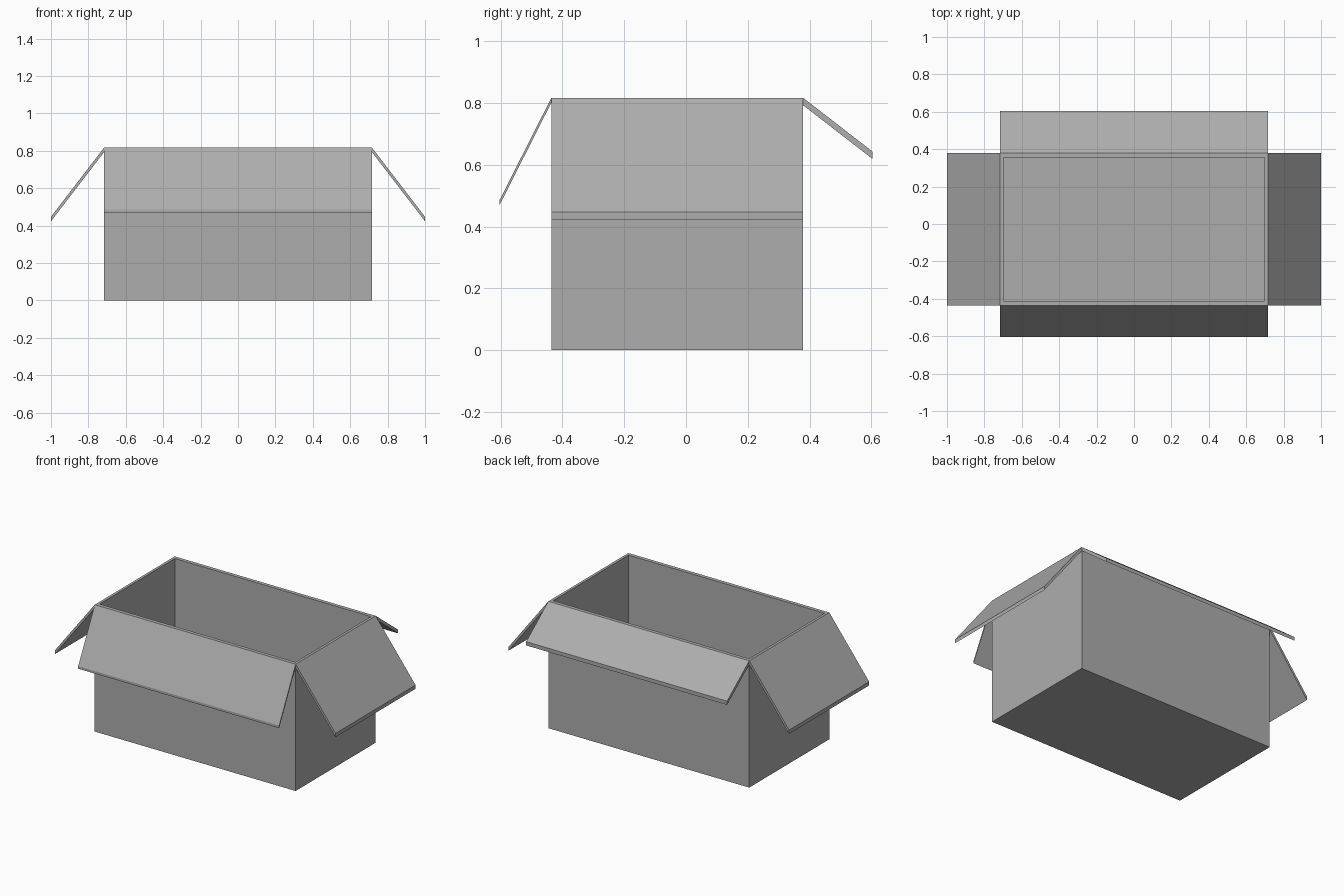
import bpy
import bmesh
from mathutils import Vector

cube = bpy.data.objects.get("Cube")
if cube:
    bpy.data.objects.remove(cube)

# Box dimensions
HALF_X, FRONT, BACK, TOP = 0.716, -0.436, 0.379, 0.817
WALL_X, WALL_Y, FLOOR = 0.017, 0.024, 0.024

# Single plain card material
card = bpy.data.materials.new("grey_card")
card.use_nodes = True
GREY = (0.42, 0.42, 0.42, 1)
card.diffuse_color = GREY
card.node_tree.nodes["Principled BSDF"].inputs["Base Color"].default_value = GREY


def finish(name, bm):
    bmesh.ops.recalc_face_normals(bm, faces=bm.faces)
    mesh = bpy.data.meshes.new(name)
    bm.to_mesh(mesh)
    bm.free()
    mesh.materials.append(card)
    obj = bpy.data.objects.new(name, mesh)
    bpy.context.collection.objects.link(obj)
    return obj


def extrude_profile(name, points, direction):
    """Extrude a closed outline along a direction."""
    bm = bmesh.new()
    face = bm.faces.new([bm.verts.new(p) for p in points])
    result = bmesh.ops.extrude_face_region(bm, geom=[face], use_keep_orig=True)
    moved = [g for g in result["geom"] if isinstance(g, bmesh.types.BMVert)]
    bmesh.ops.translate(bm, verts=moved, vec=direction)
    return finish(name, bm)


# Open box: a block whose top is inset and pushed down to the floor
bm = bmesh.new()
bmesh.ops.create_cube(bm, size=1)
for v in bm.verts:
    v.co = (HALF_X if v.co.x > 0 else -HALF_X,
            BACK if v.co.y > 0 else FRONT,
            TOP if v.co.z > 0 else 0)
lid = max(bm.faces, key=lambda f: f.calc_center_median().z)
bmesh.ops.inset_individual(bm, faces=[lid], thickness=WALL_Y)
for v in lid.verts:
    v.co.x = (HALF_X - WALL_X) * (1 if v.co.x > 0 else -1)
    v.co.y = BACK - WALL_Y if v.co.y > 0 else FRONT + WALL_Y
sunk = bmesh.ops.extrude_face_region(bm, geom=[lid])
bmesh.ops.translate(bm, vec=(0, 0, FLOOR - TOP),
                    verts=[g for g in sunk["geom"] if isinstance(g, bmesh.types.BMVert)])
if lid.is_valid:
    bmesh.ops.delete(bm, geom=[lid], context="FACES_ONLY")
finish("box_body", bm)


# Folded-open flaps: slanted strips with upright cut ends
def flap(name, hinge, out, drop, thick, along):
    a = Vector(hinge)
    b = a + Vector(out) - Vector((0, 0, drop))
    down = Vector((0, 0, thick))
    extrude_profile(name, [a, b, b - down, a - down], Vector(along))


for side, name in ((1, "left_flap"), (-1, "right_flap")):
    flap(name, (side * HALF_X, FRONT, TOP), (side * (1 - HALF_X), 0, 0),
         0.37, 0.024, (0, BACK - FRONT, 0))
flap("front_flap", (-HALF_X, FRONT, TOP), (0, -0.604 - FRONT, 0),
     0.332, 0.016, (2 * HALF_X, 0, 0))
flap("back_flap", (-HALF_X, BACK, TOP), (0, 0.604 - BACK, 0),
     0.174, 0.024, (2 * HALF_X, 0, 0))
